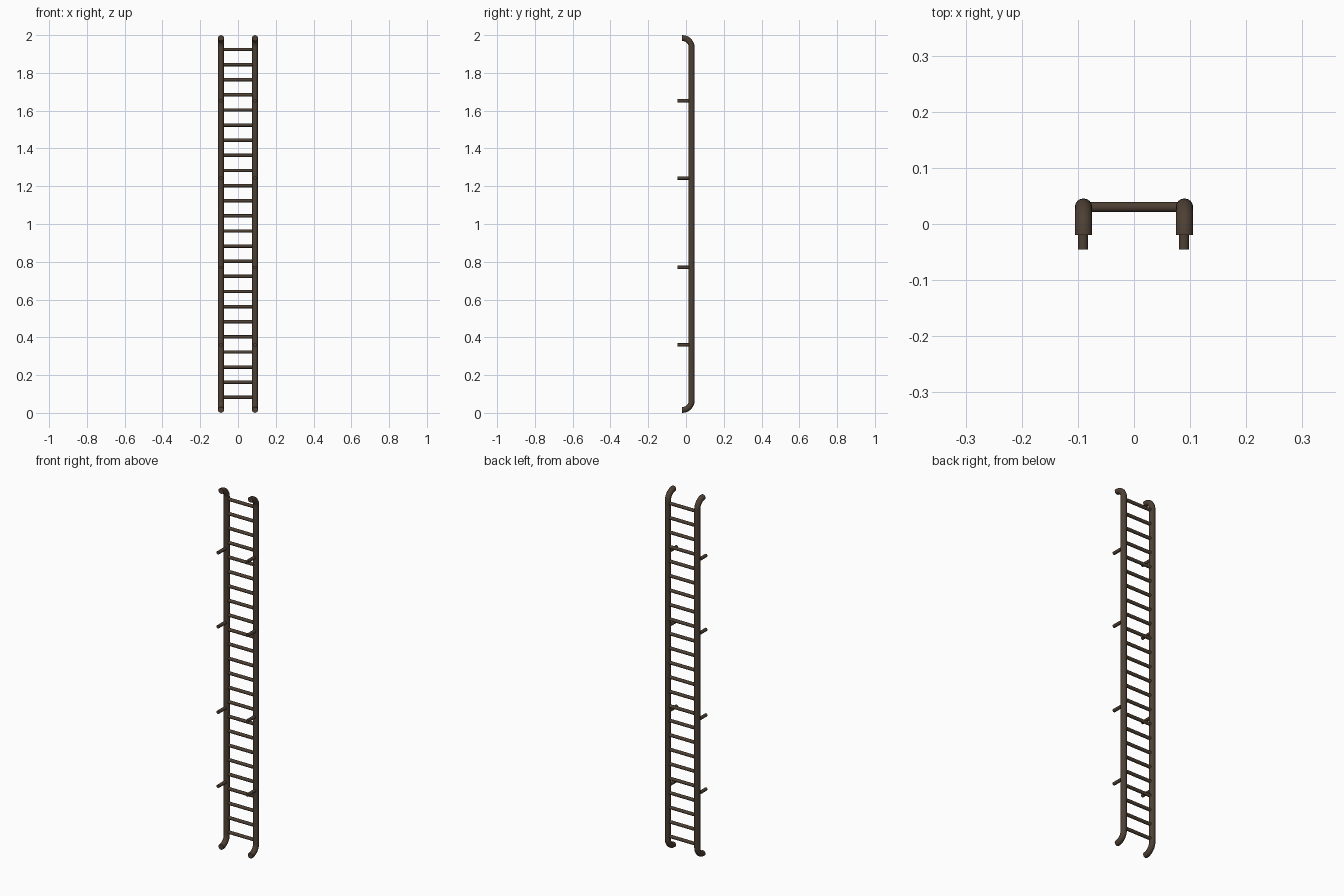
import bpy, bmesh, math
from mathutils import Vector

if "Cube" in bpy.data.objects:
    bpy.data.objects.remove(bpy.data.objects["Cube"])

brown = bpy.data.materials.new("dark brown metal")
brown.diffuse_color = (0.075, 0.051, 0.034, 1)
brown.use_nodes = True
brown.node_tree.nodes["Principled BSDF"].inputs["Base Color"].default_value = brown.diffuse_color

SIDES = 16


def tube(name, points, radius, sides=SIDES):
    """Sweep a capped round tube along a list of points."""
    pts = [Vector(p) for p in points]
    bm = bmesh.new()
    rings = []
    for i, p in enumerate(pts):
        t = (pts[min(i + 1, len(pts) - 1)] - pts[max(i - 1, 0)]).normalized()
        # ends of the bent rails are cut square to y
        if len(pts) > 2 and i in (0, len(pts) - 1):
            t = Vector((0, 1 if i == 0 else -1, 0))
        side = Vector((0, 0, 1)) if abs(t.x) > 0.9 else Vector((1, 0, 0))
        up = t.cross(side).normalized()
        ring = []
        for k in range(sides):
            a = 2 * math.pi * k / sides
            ring.append(bm.verts.new(p + radius * (math.cos(a) * side + math.sin(a) * up)))
        rings.append(ring)
    for r0, r1 in zip(rings, rings[1:]):
        for k in range(sides):
            j = (k + 1) % sides
            bm.faces.new((r0[k], r0[j], r1[j], r1[k]))
    bm.faces.new(rings[0][::-1])
    bm.faces.new(rings[-1])
    bmesh.ops.recalc_face_normals(bm, faces=bm.faces)
    me = bpy.data.meshes.new(name)
    bm.to_mesh(me)
    bm.free()
    me.materials.append(brown)
    ob = bpy.data.objects.new(name, me)
    bpy.context.collection.objects.link(ob)
    bpy.ops.object.select_all(action='DESELECT')
    ob.select_set(True)
    bpy.context.view_layer.objects.active = ob
    bpy.ops.object.shade_smooth_by_angle(angle=math.radians(40))
    return ob


RAIL_X, RAIL_Y, RAIL_R, BEND = 0.09, 0.03, 0.0155, 0.05

# side rails, bent towards the wall at both ends
for label, s in (("left", -1), ("right", 1)):
    lower = []
    for i in range(9):
        a = math.pi / 2 * i / 8
        lower.append((s * RAIL_X, RAIL_Y - BEND + BEND * math.sin(a),
                      RAIL_R + BEND - BEND * math.cos(a)))
    upper = [(x, y, 2 - z) for x, y, z in reversed(lower)]
    tube(label + "_rail", lower + upper, RAIL_R)

    # wall brackets
    for i, z in enumerate((0.36, 0.77, 1.243, 1.652)):
        tube(f"{label}_bracket_{i + 1}",
             [(s * RAIL_X - 0.001, -0.0455, z), (s * RAIL_X - 0.001, RAIL_Y, z)], 0.009, 12)

# rungs
for i in range(24):
    z = 0.082 + i * (1.924 - 0.082) / 23
    tube(f"rung_{i + 1}", [(-RAIL_X, RAIL_Y, z), (RAIL_X, RAIL_Y, z)], 0.009, 12)
